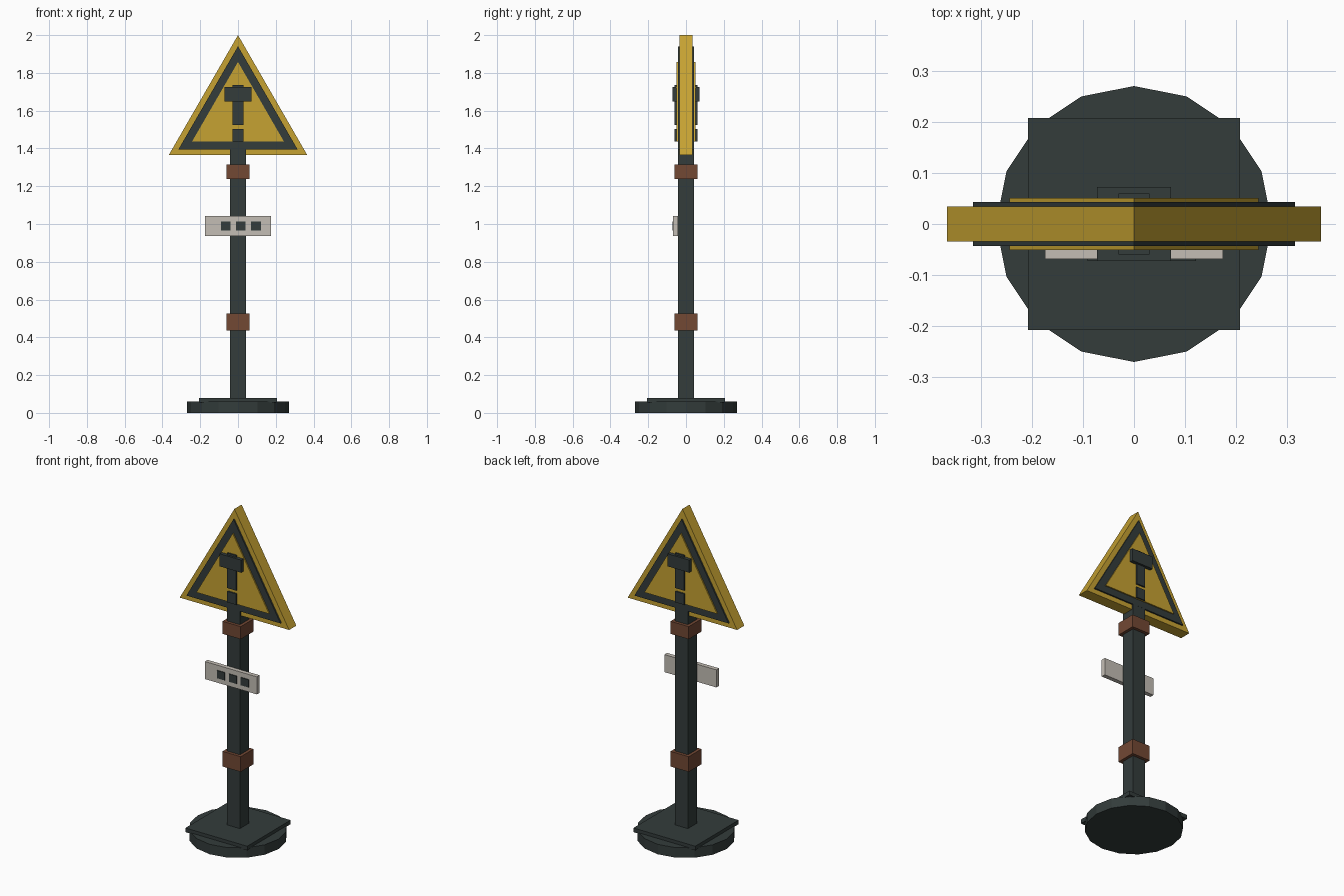
import bpy, bmesh, math
from mathutils import Matrix

if "Cube" in bpy.data.objects:
    bpy.data.objects.remove(bpy.data.objects["Cube"])


def material(name, rgb):
    # 8-bit display colour converted to linear
    lin = [((c / 255 + 0.055) / 1.055) ** 2.4 for c in rgb]
    m = bpy.data.materials.new(name)
    m.diffuse_color = (*lin, 1)
    m.use_nodes = True
    m.node_tree.nodes["Principled BSDF"].inputs["Base Color"].default_value = m.diffuse_color
    return m


DARK = material("dark_slate", (51, 60, 59))
YELLOW = material("warning_yellow", (198, 162, 50))
RUST = material("rust_brown", (114, 72, 52))
PALE = material("pale_grey", (196, 190, 181))


def finish(name, bm, mat):
    bmesh.ops.recalc_face_normals(bm, faces=bm.faces)
    mesh = bpy.data.meshes.new(name)
    bm.to_mesh(mesh)
    bm.free()
    mesh.materials.append(mat)
    ob = bpy.data.objects.new(name, mesh)
    bpy.context.collection.objects.link(ob)
    return ob


def box(name, x, y, z, mat):
    """Box from (min, max) pairs."""
    bm = bmesh.new()
    size = [b - a for a, b in (x, y, z)]
    mid = [(a + b) / 2 for a, b in (x, y, z)]
    bmesh.ops.create_cube(bm, size=1, matrix=Matrix.Translation(mid) @ Matrix.Diagonal((*size, 1)))
    return finish(name, bm, mat)


def prism(name, half_depth, radius, mat, centre_z=1.577):
    """Equilateral triangle facing front and back."""
    bm = bmesh.new()
    ring = []
    for i in range(3):
        a = math.pi / 2 + i * math.tau / 3
        ring.append(bm.verts.new((radius * math.cos(a), -half_depth, centre_z + radius * math.sin(a))))
    face = bm.faces.new(ring)
    ext = bmesh.ops.extrude_face_region(bm, geom=[face], use_keep_orig=True)
    verts = [g for g in ext["geom"] if isinstance(g, bmesh.types.BMVert)]
    bmesh.ops.translate(bm, verts=verts, vec=(0, 2 * half_depth, 0))
    return finish(name, bm, mat)


def sym(h):
    return (-h, h)


# Base: 16-sided disc with a square plate on top
bm = bmesh.new()
bmesh.ops.create_cone(bm, cap_ends=True, segments=16, radius1=0.27, radius2=0.27, depth=0.06,
                      matrix=Matrix.Translation((0, 0, 0.03)))
finish("base_disc", bm, DARK)
box("base_plate", sym(0.207), sym(0.207), (0.055, 0.08), DARK)

# Post with two rusty bands
box("post", sym(0.043), sym(0.043), (0.07, 1.42), DARK)
box("lower_band", sym(0.061), sym(0.061), (0.435, 0.527), RUST)
box("upper_band", sym(0.061), sym(0.061), (1.238, 1.314), RUST)

# Small pale plaque with three dark marks
box("plaque", sym(0.174), (-0.068, -0.042), (0.937, 1.043), PALE)
for i in range(3):
    cx = 0.015 + (i - 1) * 0.08
    box(f"plaque_mark_{i + 1}", (cx - 0.026, cx + 0.026), (-0.0725, -0.066), (0.966, 1.013), DARK)

# Triangular sign: nested prisms show on both sides
prism("sign_board", 0.0345, 0.423, YELLOW)
prism("sign_border", 0.0435, 0.364, DARK)
prism("sign_panel", 0.051, 0.281, YELLOW)

# Raised symbol, on both sides
box("symbol_head", sym(0.072), sym(0.0725), (1.648, 1.724), DARK)
box("symbol_stem", sym(0.03), sym(0.06), (1.523, 1.735), DARK)
box("symbol_dot", sym(0.03), sym(0.06), (1.437, 1.503), DARK)
